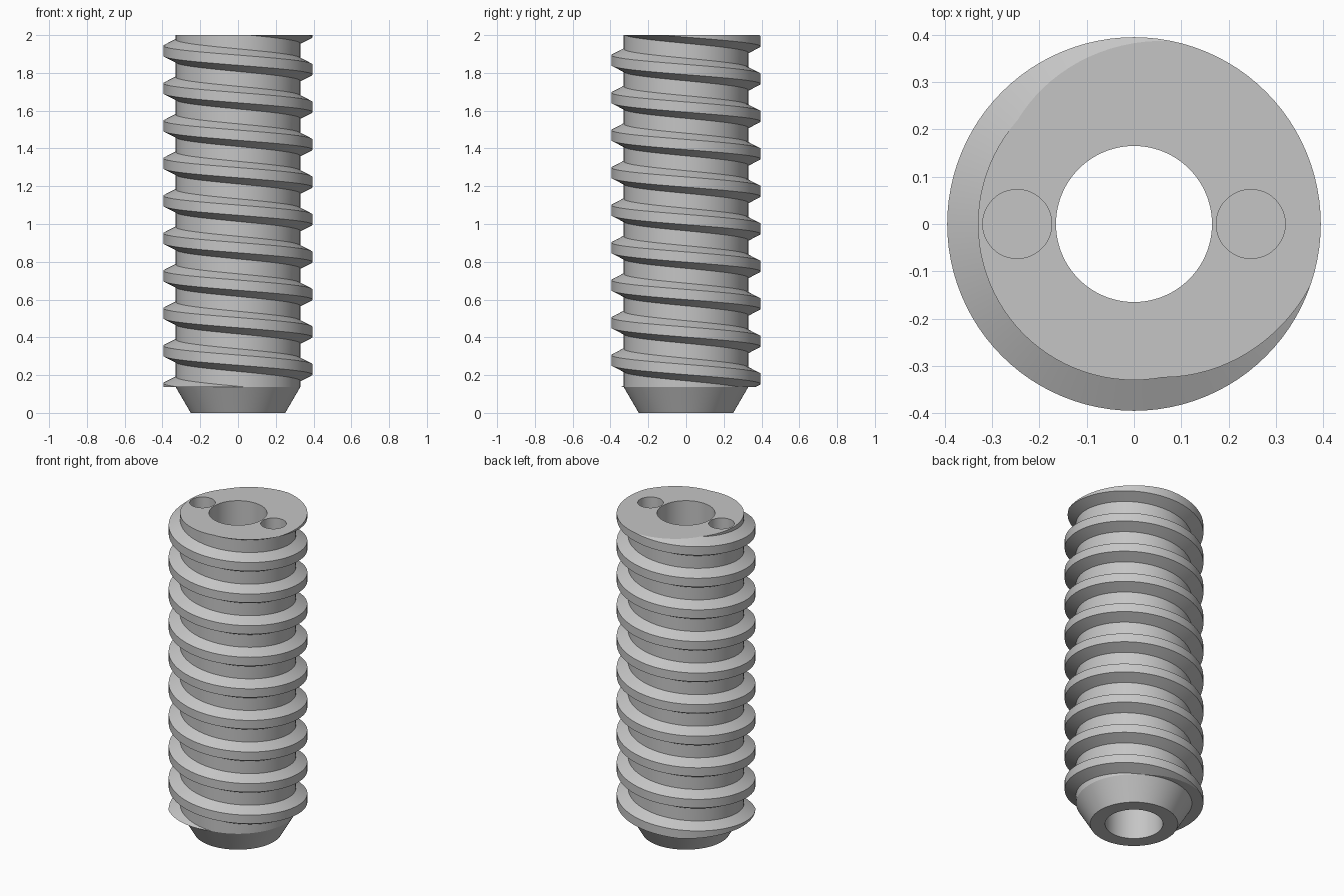
import bpy
import bmesh
from math import cos, sin, tau, radians

cube = bpy.data.objects.get("Cube")
if cube:
    bpy.data.objects.remove(cube, do_unlink=True)

HEIGHT, NOSE = 2.0, 0.137          # overall height, height of the tapered nose
ROOT, CREST, BORE = 0.33, 0.395, 0.165
PITCH, STEPS, TURNS = 0.1985, 96, 14
PIN_X, PIN_R, PIN_DEPTH = 0.247, 0.073, 0.2

grey = bpy.data.materials.new("plain grey")
grey.use_nodes = True
colour = (0.56, 0.56, 0.56, 1)
grey.diffuse_color = colour
grey.node_tree.nodes["Principled BSDF"].inputs["Base Color"].default_value = colour


def ring(bm, radius, z, x=0.0, count=STEPS):
    return [bm.verts.new((x + radius * cos(tau * i / count), radius * sin(tau * i / count), z))
            for i in range(count)]


def wall(bm, lower, upper):
    for i in range(len(lower)):
        j = (i + 1) % len(lower)
        bm.faces.new((lower[i], lower[j], upper[j], upper[i]))


def loop_edges(bm, verts):
    return [bm.edges.get((v, verts[i - 1])) or bm.edges.new((v, verts[i - 1]))
            for i, v in enumerate(verts)]


def finish(bm, name):
    bmesh.ops.recalc_face_normals(bm, faces=bm.faces[:])
    mesh = bpy.data.meshes.new(name)
    bm.to_mesh(mesh)
    bm.free()
    mesh.materials.append(grey)
    obj = bpy.data.objects.new(name, mesh)
    bpy.context.collection.objects.link(obj)
    bpy.ops.object.select_all(action='DESELECT')
    obj.select_set(True)
    bpy.context.view_layer.objects.active = obj
    bpy.ops.object.shade_smooth_by_angle(angle=radians(25))
    return obj


# Left-handed thread: sweep the ridge profile down a helix, joining each turn to the next
bm = bmesh.new()
profile = [(ROOT, -0.06), (CREST, -0.027), (CREST, 0.027), (ROOT, 0.06)]
start_z = 1.917 + 2.5 * PITCH
rows = []
for k in range(TURNS * STEPS):
    a, z = tau * k / STEPS, start_z - PITCH * k / STEPS
    rows.append([bm.verts.new((r * cos(a), r * sin(a), z + dz)) for r, dz in profile])
for k in range(len(rows) - 1):
    here, there = rows[k], rows[k + 1]
    for j in range(3):
        bm.faces.new((here[j], there[j], there[j + 1], here[j + 1]))
    if k + STEPS + 1 < len(rows):
        bm.faces.new((rows[k + STEPS][3], rows[k + STEPS + 1][3], there[0], here[0]))

# Cut the thread flat at both ends
for z, up in ((HEIGHT, 1), (NOSE, -1)):
    bmesh.ops.bisect_plane(bm, geom=bm.verts[:] + bm.edges[:] + bm.faces[:], dist=1e-6,
                           plane_co=(0, 0, z), plane_no=(0, 0, up), clear_outer=True)
bmesh.ops.remove_doubles(bm, verts=bm.verts[:], dist=1e-5)


def rim(z):
    return [e for e in bm.edges if e.is_boundary and all(abs(v.co.z - z) < 1e-4 for v in e.verts)]


top_rim, low_rim = rim(HEIGHT), rim(NOSE)

# Bore and two blind pin holes
bore_low, bore_top = ring(bm, BORE, NOSE), ring(bm, BORE, HEIGHT)
wall(bm, bore_low, bore_top)
top_rim += loop_edges(bm, bore_top)
low_rim += loop_edges(bm, bore_low)
for side in (-1, 1):
    mouth = ring(bm, PIN_R, HEIGHT, side * PIN_X, 48)
    floor = ring(bm, PIN_R, HEIGHT - PIN_DEPTH, side * PIN_X, 48)
    wall(bm, floor, mouth)
    bm.faces.new(floor)
    top_rim += loop_edges(bm, mouth)

# End faces
for edges, up in ((top_rim, 1), (low_rim, -1)):
    bmesh.ops.triangle_fill(bm, edges=edges, use_beauty=True, normal=(0, 0, up))
finish(bm, "threaded_body")

# Tapered nose, open where it meets the body
bm = bmesh.new()
rings = [ring(bm, r, z) for r, z in ((BORE, NOSE), (BORE, 0), (0.25, 0), (ROOT, NOSE))]
for inner, outer in zip(rings, rings[1:]):
    wall(bm, inner, outer)
finish(bm, "tapered_nose")
